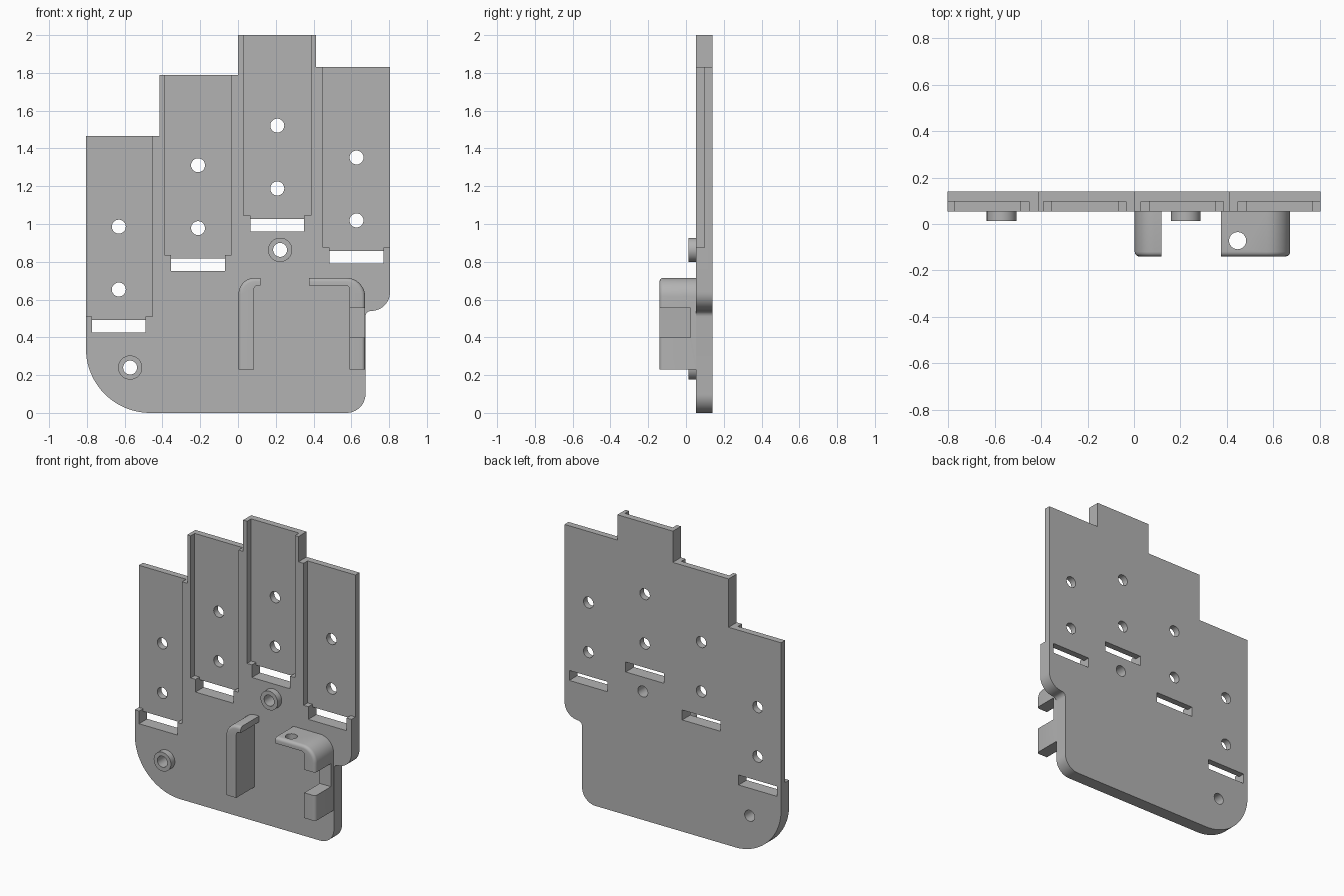
import bpy, bmesh
from math import sin, cos, radians

if "Cube" in bpy.data.objects:
    bpy.data.objects.remove(bpy.data.objects["Cube"], do_unlink=True)

FRONT, FLOOR, BACK = 0.054, 0.097, 0.14   # plate depth levels
WALL_FRONT = -0.14
HOLE_R = 0.037

grey = bpy.data.materials.new("plain grey")
grey.use_nodes = True
grey.diffuse_color = (0.45, 0.45, 0.45, 1)
grey.node_tree.nodes["Principled BSDF"].inputs["Base Color"].default_value = grey.diffuse_color


def arc(cx, cz, r, start, end, steps=12):
    angles = [radians(start + (end - start) * i / steps) for i in range(steps + 1)]
    return [(cx + r * cos(a), cz + r * sin(a)) for a in angles]


def box(x0, x1, z0, z1):
    return [(x0, z0), (x1, z0), (x1, z1), (x0, z1)]


def circle(x, z, r):
    return arc(x, z, r, 0, 360, 32)[:-1]


def prism(name, pts, y0, y1, round_count=0):
    """Extrude an x-z outline along y; round the front edge of the first points."""
    bm = bmesh.new()
    front = [bm.verts.new((x, y0, z)) for x, z in pts]
    back = [bm.verts.new((x, y1, z)) for x, z in pts]
    bm.faces.new(front)
    bm.faces.new(back[::-1])
    n = len(pts)
    for i in range(n):
        j = (i + 1) % n
        bm.faces.new((front[i], back[i], back[j], front[j]))
    bmesh.ops.recalc_face_normals(bm, faces=bm.faces[:])
    if round_count:
        edges = [bm.edges.get((front[i], front[i + 1])) for i in range(round_count - 1)]
        bmesh.ops.bevel(bm, geom=edges, offset=0.02, segments=4, profile=0.5,
                        affect='EDGES')
    mesh = bpy.data.meshes.new(name)
    bm.to_mesh(mesh)
    bm.free()
    mesh.materials.append(grey)
    obj = bpy.data.objects.new(name, mesh)
    bpy.context.collection.objects.link(obj)
    return obj


def activate(obj):
    bpy.ops.object.select_all(action='DESELECT')
    obj.select_set(True)
    bpy.context.view_layer.objects.active = obj


def cut(obj, cutter):
    activate(obj)
    mod = obj.modifiers.new("cut", 'BOOLEAN')
    mod.operation = 'DIFFERENCE'
    mod.solver = 'EXACT'
    mod.object = cutter
    bpy.ops.object.modifier_apply(modifier=mod.name)
    bpy.data.objects.remove(cutter, do_unlink=True)


def smooth(obj):
    activate(obj)
    bpy.ops.object.shade_smooth_by_angle(angle=radians(35))


# Back plate with stepped top and rounded lower corners
outline = [(-0.805, 1.465), (-0.415, 1.465), (-0.415, 1.79), (0, 1.79),
           (0, 2), (0.412, 2), (0.412, 1.83), (0.805, 1.83)]
outline += arc(0.705, 0.64, 0.1, 0, -90)
outline += arc(0.705, 0.51, 0.03, 90, 180, 6)
outline += arc(0.575, 0.1, 0.1, 0, -90)
outline += arc(-0.465, 0.34, 0.34, -90, -180, 20)
plate = prism("back_plate", outline, FRONT, BACK)

# Four channels, each with a slot at its foot and two screw holes
for x, z in [(-0.631, 0.51), (-0.2115, 0.835), (0.208, 1.045), (0.6275, 0.876)]:
    cut(plate, prism("channel_cutter", box(x - 0.178, x + 0.178, z, 2.2), -0.1, FLOOR))
    cut(plate, prism("foot_cutter", box(x - 0.142, x + 0.142, z - 0.085, z + 0.01), -0.1, FLOOR))
    cut(plate, prism("slot_cutter", box(x - 0.142, x + 0.142, z - 0.085, z - 0.018), -0.1, 0.3))
    for up in (0.143, 0.476):
        cut(plate, prism("hole_cutter", circle(x, z + up, HOLE_R), -0.1, 0.3))

# Raised screw bosses
for side, x, z in [("right", -0.571, 0.24), ("left", 0.223, 0.863)]:
    boss = prism(side + "_boss", circle(x, z, 0.064), 0.012, FRONT + 0.003)
    for part in (boss, plate):
        cut(part, prism("hole_cutter", circle(x, z, HOLE_R), -0.2, 0.3))
    smooth(boss)
smooth(plate)

# Hooked wall on the right side of the holder
outer = [(0.003, 0.23)] + arc(0.088, 0.63, 0.085, 180, 90) + [(0.118, 0.715)]
inner = [(0.118, 0.675)] + arc(0.105, 0.655, 0.02, 90, 180, 5) + [(0.085, 0.23)]
smooth(prism("right_holder_wall", outer + inner, WALL_FRONT, FRONT + 0.003, len(outer)))

# Hooked wall on the left side, with a side notch and a hole in its shelf
outer = [(0.673, 0.23)] + arc(0.573, 0.615, 0.1, 0, 90) + [(0.375, 0.715)]
inner = [(0.375, 0.675)] + arc(0.57, 0.655, 0.02, 90, 0, 5) + [(0.59, 0.23)]
wall = prism("left_holder_wall", outer + inner, WALL_FRONT, FRONT + 0.003, len(outer))
cut(wall, prism("notch_cutter", box(0.5, 0.8, 0.4, 0.555), -0.3, 0.025))
drill = prism("shelf_hole_cutter", circle(0, 0, HOLE_R), -0.1, 0.1)
drill.rotation_euler.x = radians(90)
drill.location = (0.447, -0.072, 0.695)
bpy.context.view_layer.update()
cut(wall, drill)
smooth(wall)
